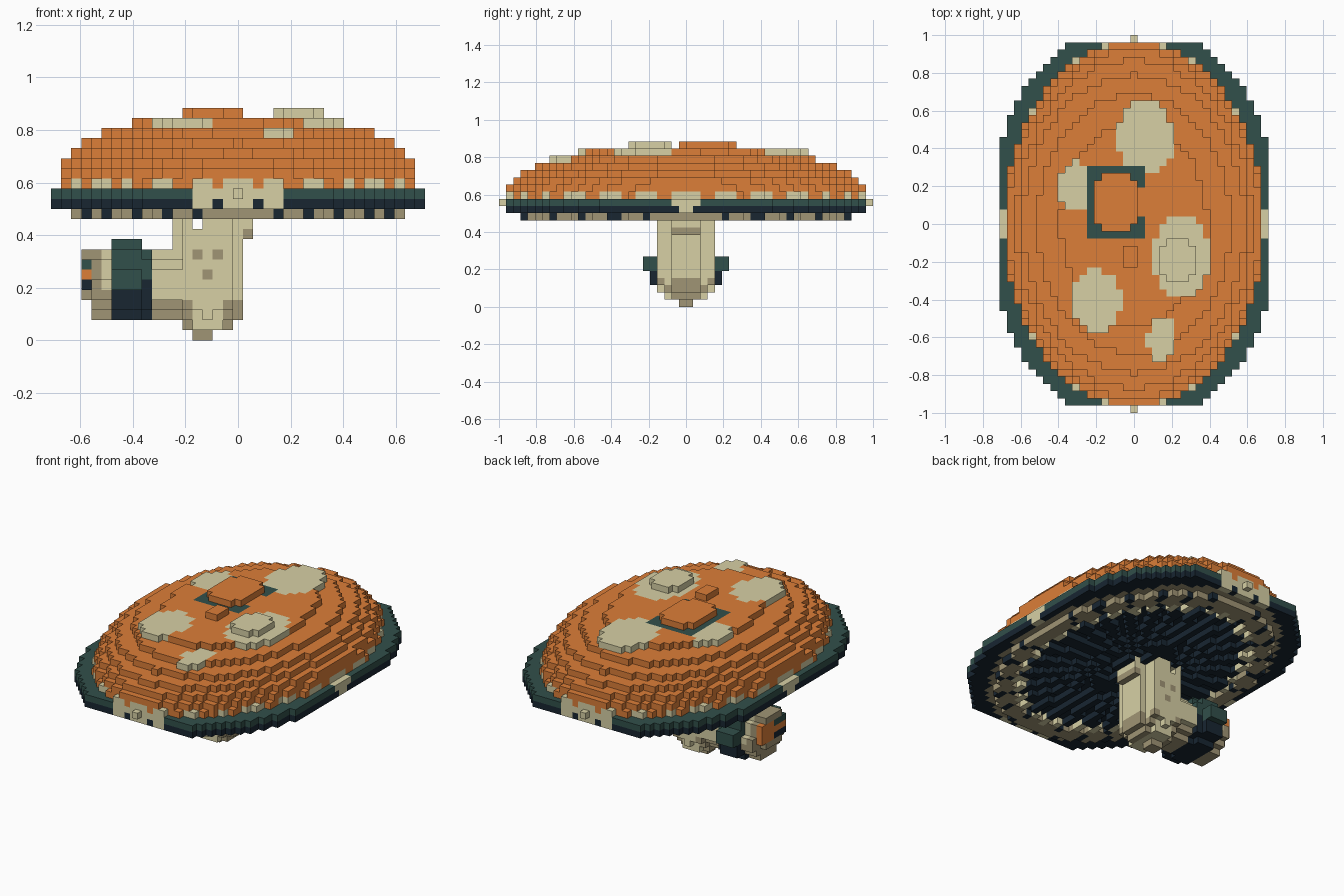
import bpy, bmesh, math

if "Cube" in bpy.data.objects:
    bpy.data.objects.remove(bpy.data.objects["Cube"])

S = 2 / 52  # edge of one block

PALETTE = {
    "orange": (0.715, 0.209, 0.040), "beige": (0.680, 0.631, 0.376),
    "khaki": (0.352, 0.301, 0.178), "dark_green": (0.031, 0.079, 0.069),
    "navy": (0.009, 0.019, 0.031),
}
NAMES = list(PALETTE)
MATS = []
for name, rgb in PALETTE.items():
    m = bpy.data.materials.new(name)
    m.use_nodes = True
    m.diffuse_color = (*rgb, 1)
    m.node_tree.nodes["Principled BSDF"].inputs["Base Color"].default_value = (*rgb, 1)
    MATS.append(m)

blocks = {}  # (i, j, k) -> (part, colour)


def fill(part, levels, rule):
    """Set blocks on the levels; rule(x, y, z) gives a colour or None."""
    for k in levels:
        for i in range(-18, 19):
            for j in range(-25, 25):
                colour = rule(i * S, (j + 0.5) * S, (k + 0.5) * S)
                if colour:
                    blocks[i, j, k] = (part, colour)


def inside(x, y, rx, ry, cx=0, cy=0):
    return ((x - cx) / rx) ** 2 + ((y - cy) / ry) ** 2 <= 1


def wave(x, y, n):
    return math.cos(n * math.atan2(y / 0.98, x / 0.7))


def disc(part, k, colour, cx, cy, rx, ry):
    fill(part, [k], lambda x, y, z: colour if inside(x, y, rx, ry, cx, cy) else None)


# Brim: green over navy, beige tabs on four sides, khaki band below
def brim(x, y, z):
    if not inside(x, y, 0.77, 1.08):
        return None
    upper = z > 14 * S
    if inside(x, y, 0.55, 0.77):
        return "navy"
    if abs(x) < 0.18 and abs(y) > 0.92:
        return "beige" if upper or abs(abs(x) - 2 * S) > 0.02 else "navy"
    if abs(y) < (0.08 if upper else 0.04) and abs(x) > 0.67:
        return "beige"
    if not upper and inside(x, y, 0.685, 0.96):
        return "khaki"
    return "dark_green" if upper else "navy"


fill("brim", (13, 14), brim)
for j in (-26, 25):
    blocks[0, j, 14] = ("brim", "beige")


# Ring under the brim, with beige teeth along its inner edge
def ring(x, y, z):
    if not inside(x, y, 0.65, 0.9) or inside(x, y, 0.51, 0.72):
        return None
    if inside(x, y, 0.565, 0.79):
        return "beige" if wave(x, y, 36) > 0.3 else None
    if wave(x, y, 28) > 0.75 and abs(x) > 0.03 and abs(y) > 0.03:
        return "navy"
    return "khaki"


# Gills: spokes running from the stem to the ring
def gills(x, y, z):
    return "navy" if inside(x, y, 0.53, 0.74) and wave(x, y, 28) > 0.1 else None


fill("gills", [12], gills)
fill("gill_ring", [12], ring)

# Stepped cap
STEPS = [(0.685, 0.975), (0.68, 0.96), (0.67, 0.92), (0.625, 0.87),
         (0.59, 0.79), (0.51, 0.69), (0.39, 0.54)]
for n, (rx, ry) in enumerate(STEPS):
    disc("cap", 15 + n, "orange", 0, 0, rx, ry)

# Beige fringe where the cap meets the brim
for (i, j, k) in [c for c in blocks if c[2] == 15]:
    edge = any((i + a, j + b, k) not in blocks
               for a, b in ((1, 0), (-1, 0), (0, 1), (0, -1)))
    if edge and wave(i * S, (j + 0.5) * S, 28) > -0.2:
        blocks[i, j, k] = ("cap_fringe", "beige")

# Spots on the cap
disc("cap_spot", 20, "beige", 0.145, -0.61, 0.075, 0.12)
for spot in ((0.06, 0.46, 0.15, 0.205), (0.25, -0.17, 0.155, 0.22),
             (-0.2, -0.41, 0.13, 0.165), (-0.3, 0.2, 0.11, 0.13)):
    disc("cap_spot", 21, "beige", *spot)
disc("cap_spot", 22, "beige", 0.235, -0.19, 0.105, 0.125)


# Green square with an orange knob on top, and one small block beside it
def square(x, y, z):
    if -0.25 < x < 0.055 and -0.077 < y < 0.308:
        return "orange" if x > 0 and 0.04 < y < 0.2 else "dark_green"
    return None


fill("crown_square", [21], square)
disc("crown_knob", 22, "orange", -0.096, 0.115, 0.125, 0.165)
fill("crown_block", [22],
     lambda x, y, z: "orange" if -0.06 < x < 0.02 and -0.23 < y < -0.11 else None)


# Upright stem, tapering to a point at the foot and widening under the cap
def stem(x, y, z):
    k, i = int(z / S), round(x / S)
    cx = -0.13 if k == 0 else -0.115
    rx, ry = {0: (0.045, 0.05), 1: (0.095, 0.12), 2: (0.13, 0.14)}.get(k, (0.135, 0.17))
    if k > 9 and i == 1 and abs(y) < 0.08:
        return "khaki" if k == 10 else "beige"
    if not inside(x, y, rx, ry, cx) or (k == 11 and i == -4):
        return None
    low_edge = k < 4 and not inside(x, y, rx * 0.75, ry, cx)
    dimple = abs(y) > 0.09 and (i, k) in ((-4, 8), (-2, 8), (-3, 6))
    return "khaki" if k < 1 or low_edge or dimple else "beige"


fill("stem", range(0, 13), stem)


# Small round sprout growing sideways from the stem
def sprout(x, y, z):
    r = math.hypot(y, z - 0.21)
    if -0.33 < x < -0.13:
        return ("khaki" if z < 0.15 else "beige") if r < 0.145 else None
    if -0.49 < x <= -0.33:
        side = abs(y) > 0.15
        if side and not (0.12 < z < 0.27 and -0.47 < x < -0.35):
            return None
        if math.hypot(y / 0.22, (z - 0.225) / 0.15) < (1 if x < -0.36 else 0.9):
            return "dark_green" if z > (0.2 if side else 0.225) else "navy"
    elif -0.56 < x <= -0.49 and r < 0.14:
        return "beige" if z > 0.2 and x > -0.53 else "khaki"
    elif -0.6 < x <= -0.56 and math.hypot(y, z - 0.25) < 0.115:
        if z < 0.19 or z > 0.31:
            return "khaki"
        if y > 0:
            return "orange"
        return "navy" if z < 0.23 else "orange" if z < 0.27 else "dark_green"
    return None


fill("sprout", range(2, 10), sprout)

# Corner offsets of each block side, wound to face outward
SIDES = {}
for axis in range(3):
    for sign in (-1, 1):
        u, v = (axis + 1) % 3, (axis + 2) % 3
        ring_uv = [(0, 0), (1, 0), (1, 1), (0, 1)]
        corners = []
        for a, b in ring_uv[::sign]:
            c = [0, 0, 0]
            c[axis], c[u], c[v] = (sign + 1) // 2, a, b
            corners.append(tuple(c))
        step = [0, 0, 0]
        step[axis] = sign
        SIDES[tuple(step)] = corners


def build(part):
    """Make one mesh from the open sides of all blocks of a part."""
    bm, verts = bmesh.new(), {}
    for cell, (owner, colour) in blocks.items():
        if owner != part:
            continue
        for step, corners in SIDES.items():
            if tuple(c + s for c, s in zip(cell, step)) in blocks:
                continue
            loop = []
            for corner in corners:
                p = tuple(c + o for c, o in zip(cell, corner))
                if p not in verts:
                    verts[p] = bm.verts.new(((p[0] - 0.5) * S, p[1] * S, p[2] * S))
                loop.append(verts[p])
            bm.faces.new(loop).material_index = NAMES.index(colour)
    mesh = bpy.data.meshes.new(part)
    bm.to_mesh(mesh)
    bm.free()
    for m in MATS:
        mesh.materials.append(m)
    bpy.context.collection.objects.link(bpy.data.objects.new(part, mesh))


for part in sorted({owner for owner, _ in blocks.values()}):
    build(part)
